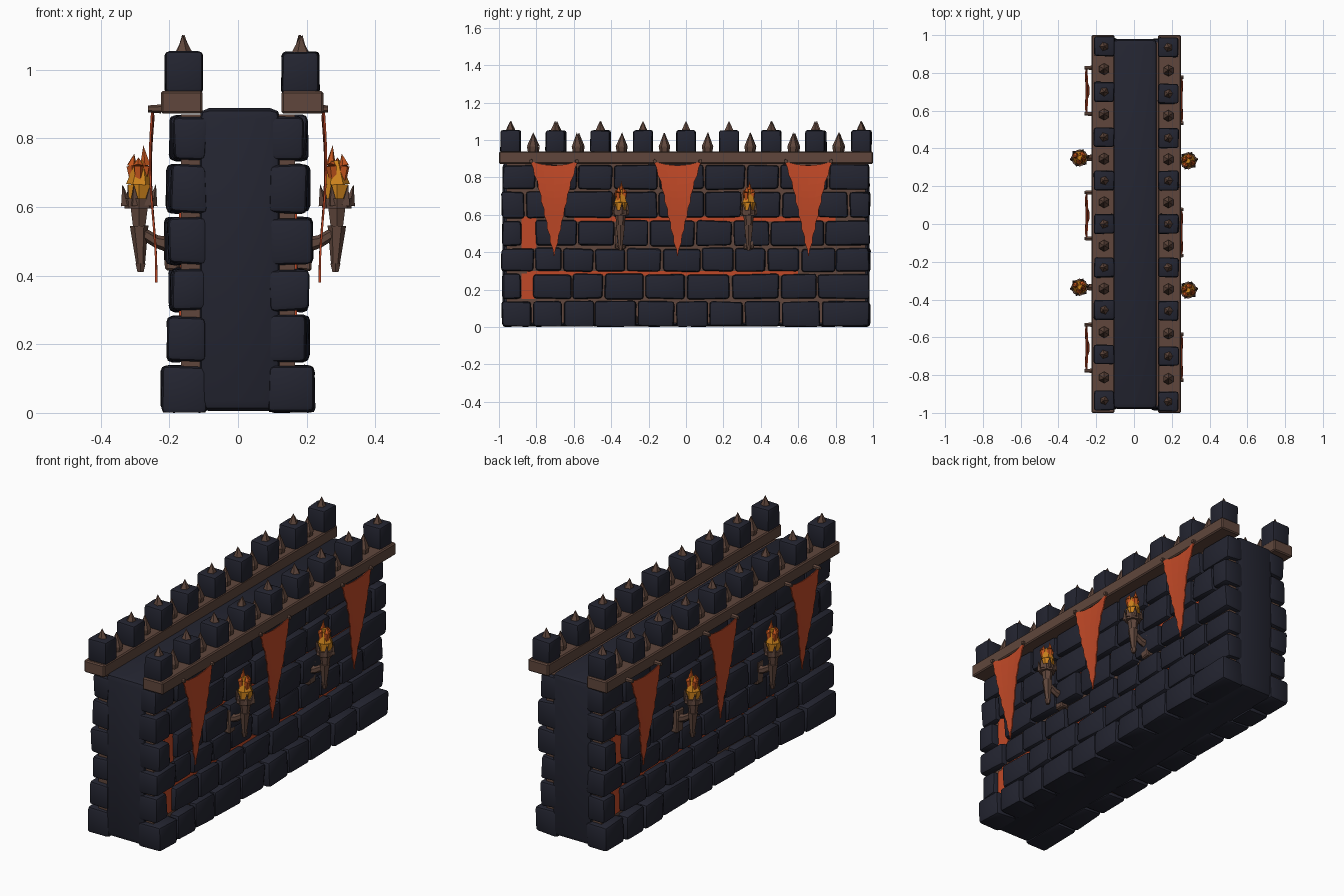
import bpy, bmesh, math, random
from mathutils import Vector, Matrix

if "Cube" in bpy.data.objects:
    bpy.data.objects.remove(bpy.data.objects["Cube"])

random.seed(4)

def material(name, col):
    m = bpy.data.materials.new(name)
    m.diffuse_color = (*col, 1)
    m.use_nodes = True
    m.node_tree.nodes["Principled BSDF"].inputs["Base Color"].default_value = m.diffuse_color
    return m

STONE = material("dark_stone", (0.017, 0.018, 0.030))
BROWN = material("rusty_brown", (0.115, 0.062, 0.045))
CLOTH = material("orange_cloth", (0.53, 0.066, 0.020))
FLAME = material("yellow_flame", (0.62, 0.23, 0.012))
TIPS = material("red_flame", (0.55, 0.09, 0.012))

def finish(name, bm, mat, m=None, smooth=False):
    if m is not None:
        bm.transform(m)
    bmesh.ops.recalc_face_normals(bm, faces=bm.faces)
    me = bpy.data.meshes.new(name)
    bm.to_mesh(me)
    bm.free()
    me.materials.append(mat)
    ob = bpy.data.objects.new(name, me)
    bpy.context.collection.objects.link(ob)
    if smooth:
        bpy.ops.object.select_all(action='DESELECT')
        ob.select_set(True)
        bpy.context.view_layer.objects.active = ob
        bpy.ops.object.shade_smooth_by_angle(angle=math.radians(40))
    return ob

def box(bm, lo, hi, bevel=0.0, jitter=0.0, segs=2):
    """Axis-aligned box, optionally uneven and bevelled."""
    verts = bmesh.ops.create_cube(bm, size=1)["verts"]
    lo, hi = Vector(lo), Vector(hi)
    for v in verts:
        v.co = Vector([(a + b) / 2 + c * (b - a) + random.uniform(-jitter, jitter)
                       for a, b, c in zip(lo, hi, v.co)])
    if bevel:
        edges = list({e for v in verts for e in v.link_edges})
        bmesh.ops.bevel(bm, geom=edges, offset=bevel, segments=segs,
                        profile=0.5, affect='EDGES')

def tube(bm, p, q, r1, r2, sides=6):
    """Tapered rod from p to q (r2 = 0 makes a spike)."""
    p, q = Vector(p), Vector(q)
    d = q - p
    m = Matrix.Translation((p + q) / 2) @ d.to_track_quat('Z', 'Y').to_matrix().to_4x4()
    bmesh.ops.create_cone(bm, cap_ends=True, segments=sides, radius1=r1,
                          radius2=r2, depth=d.length, matrix=m)

# Solid core of the wall
bm = bmesh.new()
box(bm, (-0.115, -0.98, 0.005), (0.125, 0.98, 0.888), 0.03)
finish("wall_core", bm, STONE, smooth=True)

# Brick joints of each course: (bottom, top, outer x, joints)
COURSES = [
    (0.00, 0.137, 0.215, (-0.99, -0.82, -0.66, -0.49, -0.26, -0.06, 0.12, 0.31, 0.51, 0.72, 0.985)),
    (0.150, 0.282, 0.200, (-0.82, -0.61, -0.44, -0.22, 0.0, 0.24, 0.50, 0.70, 0.985)),
    (0.296, 0.420, 0.197, (-0.99, -0.81, -0.66, -0.49, -0.32, -0.13, 0.08, 0.26, 0.43, 0.61, 0.80, 0.985)),
    (0.433, 0.568, 0.208, (-0.81, -0.58, -0.38, -0.20, 0.05, 0.25, 0.45, 0.74, 0.985)),
    (0.583, 0.722, 0.202, (-0.99, -0.86, -0.66, -0.39, -0.15, 0.10, 0.30, 0.51, 0.70, 0.87, 0.985)),
    (0.735, 0.866, 0.195, (-0.985, -0.80, -0.58, -0.39, -0.15, 0.10, 0.32, 0.50, 0.76, 0.985)),
]
MERLON_Y = [-0.94, -0.70, -0.46, -0.23, 0.0, 0.23, 0.455, 0.69, 0.935]

def build_side(side, m, shift):
    """One long face, built on +x; the other is turned half round."""
    put = lambda n, bm, mat, smooth=False: finish(f"{side}_{n}", bm, mat, m, smooth)

    # Bricks, with two end bricks beside the open gaps
    bm = bmesh.new()
    for z0, z1, x, joints in COURSES:
        spans = list(zip(joints, joints[1:]))
        if joints[0] > -0.9:
            spans.append((-0.985, -0.875))
        for a, b in spans:
            box(bm, (0.09, a + 0.005, z0 + 0.001),
                (x + random.uniform(-0.008, 0.008), b - 0.005, z1), 0.016, 0.005)
    bmesh.ops.translate(bm, verts=[v for v in bm.verts if v.co.z < 0], vec=(0, 0, 0.004))
    put("bricks", bm, STONE, True)

    # Mortar behind the bricks, with glowing orange patches
    bm = bmesh.new()
    box(bm, (0.10, -0.96, 0.02), (0.166, 0.96, 0.87))
    put("mortar", bm, BROWN)
    bm = bmesh.new()
    for y0, y1, z0, z1 in [(-0.88, -0.80, 0.42, 0.59), (-0.88, -0.81, 0.15, 0.285),
                           (-0.6, 0.8, 0.565, 0.59), (-0.85, 0.6, 0.275, 0.30)]:
        box(bm, (0.16, y0, z0), (0.172, y1, z1))
    put("orange_mortar", bm, CLOTH)

    # Ledge on top of the face
    bm = bmesh.new()
    box(bm, (0.115 + shift, -1.0, 0.872), (0.237 + shift, 1.0, 0.938), 0.006, 0, 1)
    put("ledge", bm, BROWN)

    # Merlons with a spike on each, and taller spikes between them
    bm, sp = bmesh.new(), bmesh.new()
    mx = 0.17 + shift
    for y in MERLON_Y:
        box(bm, (mx - 0.054, y - 0.052, 0.93), (mx + 0.054, y + 0.052, 1.052), 0.012, 0.003)
        tube(sp, (mx, y, 1.048), (mx + random.uniform(-.006, .006), y, 1.102), 0.026, 0, 5)
    for a, b in zip(MERLON_Y, MERLON_Y[1:]):
        y = (a + b) / 2
        tube(sp, (mx, y, 0.93), (mx, y, 0.965), 0.024, 0.031, 6)
        tube(sp, (mx, y, 0.965), (mx, y + random.uniform(-.006, .006), 1.04), 0.031, 0, 6)
    put("merlons", bm, STONE, True)
    put("spikes", sp, BROWN)

    # Pointed banners with ragged edges, hung by pegs
    bm, pegs = bmesh.new(), bmesh.new()
    for y in (-0.705, -0.045, 0.655):
        rows, n = [], 14
        for i in range(n + 1):
            t = i / n
            w = 0.112 * (1 - t) + 0.013 * max(0, 1 - 4 * t) + 0.002
            w += 0.003 * (-1) ** i * (0 < i < n)
            row = []
            for c in (-1, -0.5, 0, 0.5, 1):
                sag = 0.022 * (1 - c * c) * (1 - t)
                x = 0.246 + 0.008 * math.sin(t * 5) + 0.004 * c * c * (1 - t)
                row.append(bm.verts.new((x, y + c * w, 0.885 - sag - t * 0.505)))
            rows.append(row)
        for r, s in zip(rows, rows[1:]):
            for k in range(4):
                bm.faces.new((r[k], s[k], s[k + 1], r[k + 1]))
        for s in (-1, 1):
            tube(pegs, (0.225, y + s * 0.122, 0.886), (0.262, y + s * 0.122, 0.886), 0.013, 0.010)
    ob = put("banners", bm, CLOTH)
    mod = ob.modifiers.new("cloth_thickness", 'SOLIDIFY')
    mod.thickness, mod.offset = 0.006, 0
    put("banner_pegs", pegs, BROWN)

    # Torches: wall plate, bent arm, shaft, bowl with prongs, flames
    holder, fire, tips = bmesh.new(), bmesh.new(), bmesh.new()
    for y in (-0.35, 0.335):
        x = 0.288
        box(holder, (0.17, y - 0.028, 0.415), (0.213, y + 0.028, 0.54), 0.006, 0.003, 1)
        tube(holder, (0.20, y, 0.49), (0.24, y, 0.50), 0.023, 0.018)
        tube(holder, (0.235, y, 0.498), (x, y, 0.53), 0.018, 0.016)
        tube(holder, (x - 0.004, y, 0.41), (x - 0.004, y, 0.435), 0.010, 0.017)
        tube(holder, (x - 0.004, y, 0.435), (x, y, 0.545), 0.013, 0.027)
        tube(holder, (x, y, 0.545), (x, y, 0.60), 0.021, 0.029)
        tube(holder, (x, y, 0.595), (x, y, 0.625), 0.042, 0.046, 8)
        for k in range(6):
            a = k * math.pi / 3 + 0.2
            c, s = math.cos(a), math.sin(a)
            tube(holder, (x + 0.038 * c, y + 0.034 * s, 0.605),
                 (x + 0.050 * c, y + 0.042 * s, 0.667), 0.016, 0, 4)
        tube(fire, (x, y, 0.615), (x, y, 0.665), 0.034, 0.038, 6)
        tube(fire, (x, y, 0.665), (x - 0.004, y, 0.735), 0.038, 0.015, 6)
        for dx, dy, h in [(-0.015, 0.006, 0.78), (0.018, -0.012, 0.755), (0.002, 0.02, 0.745),
                          (-0.012, -0.018, 0.735)]:
            tube(tips, (x + dx * 0.8, y + dy * 0.8, 0.67), (x + dx * 1.2, y + dy, 0.72), 0.012, 0.016, 5)
            tube(tips, (x + dx * 1.2, y + dy, 0.72), (x + dx * 0.8, y + dy * 0.6, h), 0.016, 0, 5)
    put("torch_holders", holder, BROWN)
    put("torch_flames", fire, FLAME)
    put("flame_tips", tips, TIPS)

build_side("right", Matrix.Identity(4), 0.012)
build_side("left", Matrix.Rotation(math.pi, 4, 'Z'), -0.012)
